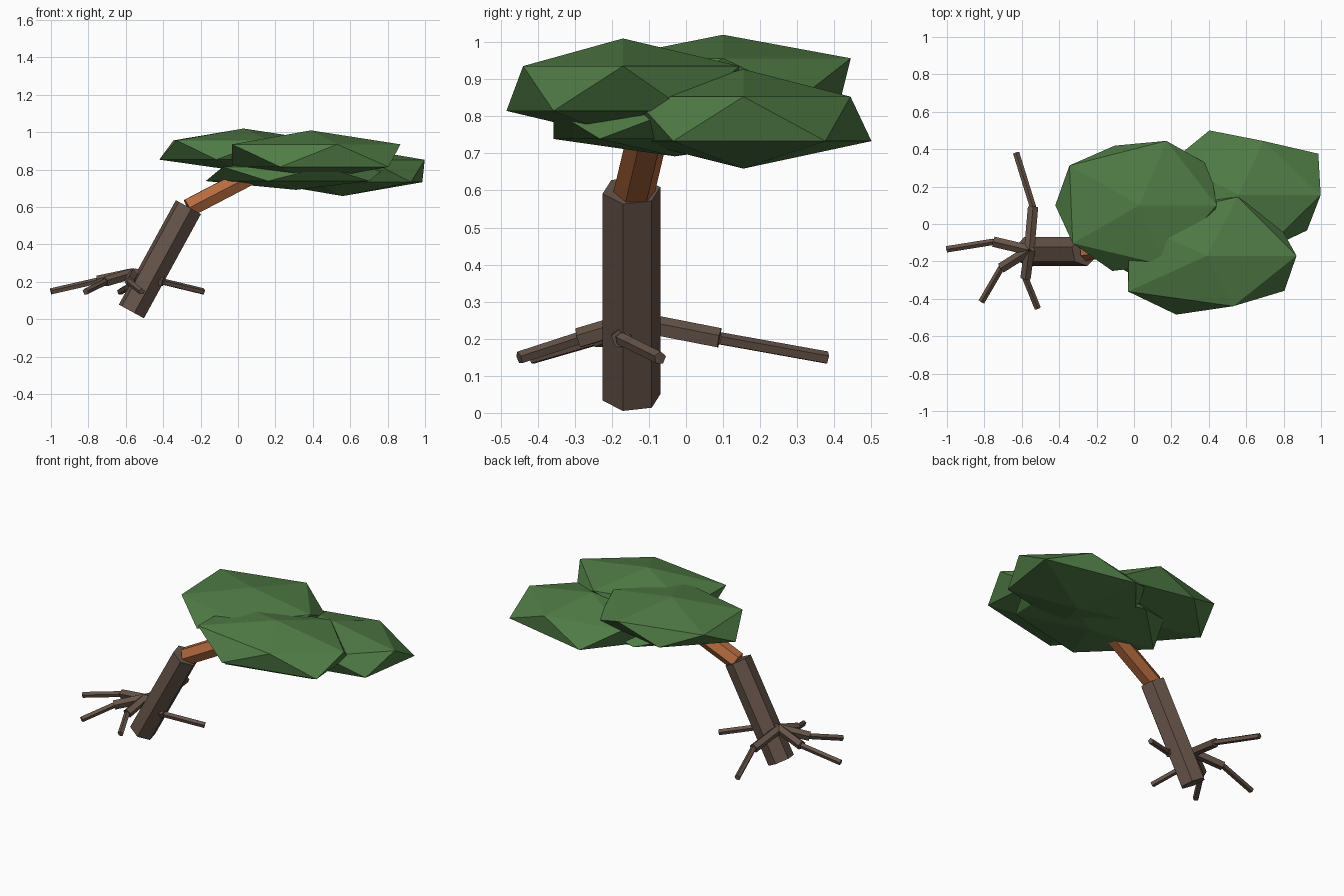
import bpy
import bmesh
import math
from mathutils import Vector

cube = bpy.data.objects.get("Cube")
if cube:
    bpy.data.objects.remove(cube, do_unlink=True)


def make_material(name, color):
    mat = bpy.data.materials.new(name)
    mat.use_nodes = True
    mat.diffuse_color = (*color, 1)
    mat.node_tree.nodes["Principled BSDF"].inputs["Base Color"].default_value = (*color, 1)
    return mat


bark = make_material("dark bark", (0.133, 0.089, 0.067))
wood = make_material("orange wood", (0.46, 0.145, 0.05))
leaf = make_material("leaf green", (0.08, 0.2, 0.06))


def finish(name, bm, mat):
    bmesh.ops.recalc_face_normals(bm, faces=bm.faces)
    mesh = bpy.data.meshes.new(name)
    bm.to_mesh(mesh)
    bm.free()
    mesh.materials.append(mat)
    obj = bpy.data.objects.new(name, mesh)
    bpy.context.collection.objects.link(obj)
    return obj


def prism(name, start, end, radius, sides, mat, ref, twist=0, taper=1):
    """Straight faceted limb between two points; ref fixes its roll."""
    start, end, ref = Vector(start), Vector(end), Vector(ref)
    axis = (end - start).normalized()
    u = (ref - axis * ref.dot(axis)).normalized()
    v = axis.cross(u)
    bm = bmesh.new()
    rings = []
    for centre, r in ((start, radius), (end, radius * taper)):
        ring = []
        for i in range(sides):
            a = math.radians(twist) + math.tau * i / sides
            ring.append(bm.verts.new(centre + (u * math.cos(a) + v * math.sin(a)) * r))
        bm.faces.new(ring)
        rings.append(ring)
    low, high = rings
    for i in range(sides):
        j = (i + 1) % sides
        bm.faces.new((low[i], low[j], high[j], high[i]))
    return finish(name, bm, mat)


def leaf_clump(name, centre, scale, stretch=None):
    """Flattened icosahedron, each rim corner pushed in or out."""
    bm = bmesh.new()
    bmesh.ops.create_icosphere(bm, subdivisions=1, radius=1)
    for vert in bm.verts:
        co = vert.co
        if stretch and co.xy.length > 0.1:
            k = stretch[round(math.degrees(math.atan2(co.y, co.x)) / 36) % 10]
            co.x *= k
            co.y *= k
        vert.co = Vector(centre) + Vector(c * s for c, s in zip(co, scale))
    return finish(name, bm, leaf)


# Leaning trunk in two sections
prism("lower_trunk", (-0.57, -0.147, 0.042), (-0.265, -0.147, 0.6),
      0.08, 6, bark, (1, 0, 0), twist=-17)
prism("upper_trunk", (-0.265, -0.14, 0.595), (0.1, -0.095, 0.785),
      0.056, 6, wood, (1, 0, 0), twist=-17)

# Jointed bare branches around the foot of the trunk: joint and tip
hub = (-0.56, -0.14, 0.245)
branches = {
    "back": ((-0.54, 0.09, 0.2), (-0.63, 0.38, 0.148)),
    "right": ((-0.75, -0.095, 0.205), (-1, -0.135, 0.148)),
    "front_right": ((-0.71, -0.235, 0.2), (-0.815, -0.415, 0.148)),
    "front": ((-0.58, -0.29, 0.2), (-0.515, -0.45, 0.148)),
    "left": ((-0.4, -0.175, 0.2), (-0.185, -0.07, 0.148)),
}
for side, (joint, tip) in branches.items():
    prism(side + "_branch", hub, joint, 0.029, 5, bark, (0, 0, 1))
    prism(side + "_twig", joint, tip, 0.018, 5, bark, (0, 0, 1))

# Overlapping flat leaf clumps
leaf_clump("back_leaves", (0.03, 0.1, 0.905), (0.48, 0.375, 0.115),
           (0.96, 1.08, 1.08, 1, 1.08, 1.05, 1.03, 1.1, 1, 1))
leaf_clump("front_leaves", (0.39, -0.17, 0.875), (0.53, 0.33, 0.135),
           (1.01, 1, 1.12, 1, 1.08, 0.89, 1.1, 1.12, 0.96, 1.08))
leaf_clump("left_leaves", (0.56, 0.155, 0.793), (0.49, 0.35, 0.134),
           (1, 1.2, 0.97, 1.16, 1, 1, 1, 1, 1, 1.03))
leaf_clump("low_leaves", (0.31, -0.03, 0.777), (0.54, 0.385, 0.085))
